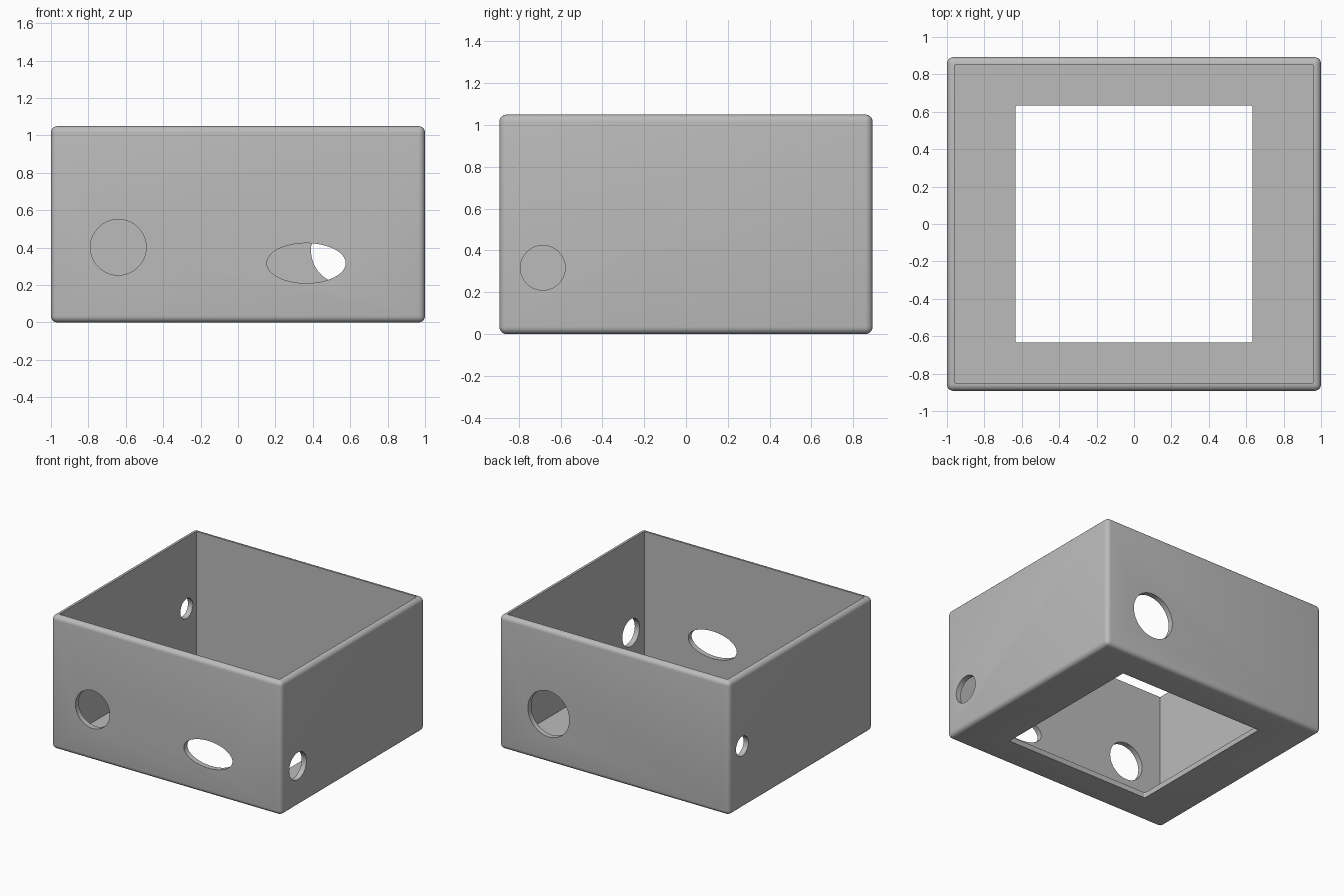
import bpy, bmesh, math
from mathutils import Matrix

cube = bpy.data.objects.get("Cube")
if cube:
    bpy.data.objects.remove(cube, do_unlink=True)

WIDTH, DEPTH, HEIGHT = 2.0, 1.785, 1.05
WALL, FILLET, OPENING = 0.042, 0.035, 1.267

grey = bpy.data.materials.new("plain grey")
grey.use_nodes = True
grey.diffuse_color = (0.5, 0.5, 0.5, 1)
grey.node_tree.nodes["Principled BSDF"].inputs["Base Color"].default_value = (0.5, 0.5, 0.5, 1)


def make_object(name, bm):
    mesh = bpy.data.meshes.new(name)
    bm.to_mesh(mesh)
    bm.free()
    mesh.materials.append(grey)
    obj = bpy.data.objects.new(name, mesh)
    bpy.context.collection.objects.link(obj)
    return obj


def block(name, size, z, fillet=0, upright_only=False):
    """Box centred on x and y, standing at height z, with rounded edges."""
    bm = bmesh.new()
    bmesh.ops.create_cube(bm, size=1, matrix=Matrix.Translation((0, 0, z + size[2] / 2))
                          @ Matrix.Diagonal((*size, 1)))
    if fillet:
        edges = [e for e in bm.edges if not upright_only
                 or abs(e.verts[0].co.z - e.verts[1].co.z) > 0.01]
        bmesh.ops.bevel(bm, geom=edges, offset=fillet, offset_type='OFFSET',
                        segments=5, profile=0.5, affect='EDGES')
    return make_object(name, bm)


def drill(name, axis, location, radii):
    """Round or oval cutter crossing one wall along the x or y axis."""
    turn = Matrix.Rotation(math.pi / 2, 4, axis)
    stretch = (radii[0], 1, radii[1]) if axis == 'X' else (1, *radii)
    bm = bmesh.new()
    bmesh.ops.create_cone(bm, cap_ends=True, segments=64, radius1=1, radius2=1, depth=0.3,
                          matrix=Matrix.Translation(location)
                          @ Matrix.Diagonal((*stretch, 1)) @ turn)
    return make_object(name, bm)


# Open box with rounded outer edges
box = block("box_shell", (WIDTH, DEPTH, HEIGHT), 0, FILLET)

# Hollow, floor opening and wall holes
x, y = WIDTH / 2, DEPTH / 2
cutters = [
    block("inside_cutter", (WIDTH - 2 * WALL, DEPTH - 2 * WALL, HEIGHT), WALL),
    block("floor_opening_cutter", (OPENING, OPENING, 0.4), -0.2, 0.01, True),
    drill("front_round_cutter", 'X', (-0.64, -y, 0.402), (0.149, 0.149)),
    drill("front_oval_cutter", 'X', (0.365, -y, 0.317), (0.211, 0.107)),
    drill("back_round_cutter", 'X', (0.57, y, 0.385), (0.18, 0.18)),
    drill("left_side_cutter", 'Y', (x, -0.685, 0.317), (0.107, 0.107)),
    drill("right_side_cutter", 'Y', (-x, 0.73, 0.49), (0.077, 0.077)),
]
bpy.context.view_layer.objects.active = box
for cutter in cutters:
    mod = box.modifiers.new(cutter.name, 'BOOLEAN')
    mod.operation, mod.solver, mod.object = 'DIFFERENCE', 'EXACT', cutter
    bpy.ops.object.modifier_apply(modifier=mod.name)
    bpy.data.objects.remove(cutter, do_unlink=True)

# Smooth fillets and hole walls, sharp rims
bpy.ops.object.select_all(action='DESELECT')
box.select_set(True)
bpy.ops.object.shade_smooth_by_angle(angle=math.radians(30))
